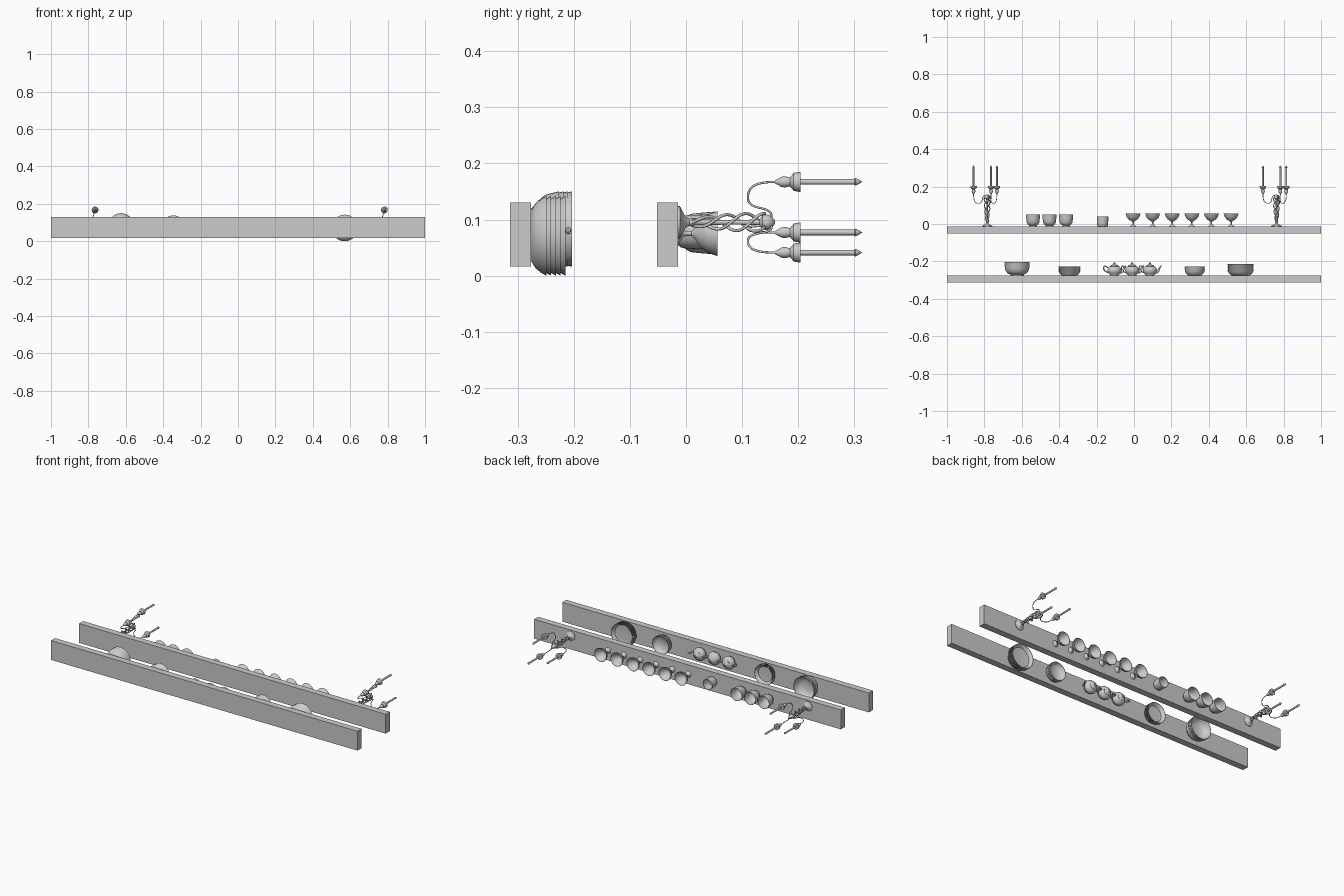
import bpy, bmesh, math
from mathutils import Vector, Matrix

cube = bpy.data.objects.get("Cube")
if cube:
    bpy.data.objects.remove(cube, do_unlink=True)

grey = bpy.data.materials.new("light grey")
grey.use_nodes = True
grey.diffuse_color = (0.6, 0.6, 0.6, 1)
grey.node_tree.nodes["Principled BSDF"].inputs["Base Color"].default_value = (0.6, 0.6, 0.6, 1)

FRONT_TOP, BACK_TOP = -0.276, -0.014    # planks' standing surfaces; crockery axes run along +y


def finish(obj, smooth=True):
    obj.data.materials.append(grey)
    bpy.context.collection.objects.link(obj)
    if smooth:
        bpy.ops.object.select_all(action="DESELECT")
        obj.select_set(True)
        bpy.context.view_layer.objects.active = obj
        bpy.ops.object.shade_smooth_by_angle(angle=math.radians(40))
    return obj


def box(name, lo, hi):
    lo, hi = Vector(lo), Vector(hi)
    bm = bmesh.new()
    bmesh.ops.create_cube(bm, size=1, matrix=Matrix.Translation((lo + hi) / 2)
                          @ Matrix.Diagonal((*(hi - lo), 1)))
    mesh = bpy.data.meshes.new(name)
    bm.to_mesh(mesh)
    bm.free()
    return finish(bpy.data.objects.new(name, mesh), False)


def lathe(name, profile, at, steps=32):
    """Turn (radius, height) points about the +y axis."""
    bm = bmesh.new()
    verts = [bm.verts.new((r, h, 0)) for r, h in profile]
    edges = [bm.edges.new(pair) for pair in zip(verts, verts[1:])]
    bmesh.ops.spin(bm, geom=verts + edges, cent=(0, 0, 0), axis=(0, 1, 0),
                   angle=math.tau, steps=steps)
    bmesh.ops.remove_doubles(bm, verts=bm.verts, dist=1e-5)
    bmesh.ops.recalc_face_normals(bm, faces=bm.faces)
    mesh = bpy.data.meshes.new(name)
    bm.to_mesh(mesh)
    bm.free()
    obj = bpy.data.objects.new(name, mesh)
    obj.location = at
    return finish(obj)


def tube(name, points, radius, at, kind="NURBS", radii=None):
    curve = bpy.data.curves.new(name, "CURVE")
    curve.dimensions = "3D"
    curve.bevel_depth = radius
    curve.bevel_resolution = 2
    curve.use_fill_caps = True
    spline = curve.splines.new(kind)
    spline.points.add(len(points) - 1)
    for i, (p, co) in enumerate(zip(spline.points, points)):
        p.co = (*co, 1)
        p.radius = radii[i] if radii else 1
    if kind == "NURBS":
        spline.order_u = 4
        spline.use_endpoint_u = True
        spline.resolution_u = 6
    spline.use_smooth = True
    obj = bpy.data.objects.new(name, curve)
    obj.location = at
    curve.materials.append(grey)
    bpy.context.collection.objects.link(obj)
    return obj


def dish(name, outer, at, wall=0.002):
    """Hollow vessel: outer wall, then the same wall set inward."""
    inner = [(max(r - wall, 0), h + wall * 0.8) for r, h in reversed(outer[1:-1])]
    lathe(name, [(0, outer[0][1])] + outer + [(outer[-1][0] - wall, outer[-1][1])]
          + inner + [(0, outer[0][1] + 2 * wall)], at)


def stack(name, outer, x, y, z, count, gap, shrink=1.0):
    for i in range(count):
        k = shrink ** i
        dish(f"{name}_{i + 1}", [(r * k, h) for r, h in outer], (x, y + i * gap, z))


# Planks
for name, top in (("front_plank", FRONT_TOP), ("back_plank", BACK_TOP)):
    box(name, (-1, top - 0.038, 0.016), (1, top, 0.13))

# Stacked dishes on the front plank
stack("large_plate", [(0.045, 0), (0.058, 0.008), (0.066, 0.018), (0.071, 0.027)],
      0.57, FRONT_TOP, 0.071, 5, 0.0085)
stack("small_bowl", [(0.034, 0), (0.038, 0.004), (0.047, 0.012), (0.051, 0.02), (0.054, 0.03)],
      0.325, FRONT_TOP, 0.076, 5, 0.005)
stack("deep_plate", [(0.042, 0), (0.046, 0.005), (0.053, 0.014), (0.06, 0.023)],
      -0.345, FRONT_TOP, 0.078, 5, 0.0062)
stack("large_bowl", [(0.036, 0), (0.036, 0.006), (0.05, 0.012), (0.061, 0.025),
                     (0.065, 0.04), (0.067, 0.05)],
      -0.625, FRONT_TOP, 0.083, 4, 0.0075)

# Teapots with handle on one side and spout on the other
POT = [(0, 0), (0.022, 0), (0.023, 0.004), (0.033, 0.014), (0.038, 0.027), (0.036, 0.037),
       (0.028, 0.047), (0.022, 0.05), (0.023, 0.052), (0.016, 0.057), (0.006, 0.06),
       (0.004, 0.062), (0.007, 0.066), (0.005, 0.07), (0, 0.071)]
for i, x in enumerate((-0.105, -0.01, 0.085)):
    at = (x, FRONT_TOP, 0.08)
    lathe(f"teapot_body_{i + 1}", POT, at)
    tube(f"teapot_handle_{i + 1}", [(-0.034, 0.042, 0), (-0.048, 0.056, 0), (-0.062, 0.048, 0),
                                    (-0.056, 0.025, 0), (-0.034, 0.016, 0)], 0.003, at)
    tube(f"teapot_spout_{i + 1}", [(0.033, 0.018, 0), (0.049, 0.02, 0), (0.047, 0.042, 0),
                                   (0.062, 0.054, 0)], 0.004, at, radii=[2, 1.6, 1.1, 0.8])

# Footed bowls, cup and goblets on the back plank
for i, x in enumerate((-0.54, -0.452, -0.363)):
    dish(f"footed_bowl_{i + 1}", [(0.021, 0), (0.02, 0.007), (0.028, 0.012), (0.034, 0.022),
                                  (0.036, 0.04), (0.038, 0.065)], (x, BACK_TOP, 0.076))
dish("cup", [(0.024, 0), (0.028, 0.005), (0.03, 0.02), (0.031, 0.054)], (-0.168, BACK_TOP, 0.078))
GOBLET = [(0.018, 0), (0.017, 0.002), (0.007, 0.008), (0.004, 0.014), (0.004, 0.024),
          (0.01, 0.03), (0.024, 0.039), (0.034, 0.052), (0.04, 0.07)]
BOWL_INSIDE = [(0.038, 0.07), (0.032, 0.054), (0.022, 0.042), (0.008, 0.033), (0, 0.032)]
for i in range(6):
    lathe(f"goblet_{i + 1}", [(0, 0)] + GOBLET + BOWL_INSIDE, (-0.005 + i * 0.1048, BACK_TOP, 0.075))

# Candelabra
BASE = [(0, 0), (0.029, 0), (0.029, 0.003), (0.022, 0.007), (0.01, 0.013), (0.006, 0.02),
        (0.008, 0.025), (0.005, 0.03), (0.004, 0.1), (0.005, 0.145), (0.012, 0.15),
        (0.014, 0.158), (0.011, 0.166), (0.004, 0.172), (0, 0.173)]
SOCKET = [(0, 0.172), (0.003, 0.173), (0.005, 0.177), (0.009, 0.184), (0.01, 0.19),
          (0.008, 0.199), (0.012, 0.203), (0.016, 0.206), (0.018, 0.218), (0, 0.218)]
CANDLE = [(0, 0.215), (0.005, 0.215), (0.005, 0.314), (0.007, 0.316), (0.004, 0.322), (0, 0.328)]


def helix(phase):
    points = []
    for i in range(37):
        t = i / 36
        r = 0.006 + 0.01 * t + 0.003 * math.sin(t * math.pi)
        a = phase + t * math.tau * 1.25
        points.append((r * math.cos(a), 0.025 + 0.13 * t, r * math.sin(a)))
    return points


for side, x in (("right", -0.785), ("left", 0.762)):
    at = (x, BACK_TOP, 0.095)
    lathe(f"{side}_candelabrum_stem", BASE, at, 24)
    for i in range(3):
        tube(f"{side}_stem_twist_{i + 1}", helix(i * math.tau / 3), 0.0028, at, "POLY")
        # Arm, socket and candle, spread evenly round the stem
        a = math.radians(74 + 120 * i)
        c, s = math.cos(a), math.sin(a)
        arm = [(0.008, 0.162), (0.022, 0.168), (0.032, 0.13), (0.05, 0.118), (0.058, 0.132),
               (0.05, 0.165), (0.064, 0.176), (0.075, 0.177)]
        arm = [(0.008, 0.166), (0.024, 0.17), (0.026, 0.13), (0.045, 0.122), (0.068, 0.128),
               (0.075, 0.15), (0.075, 0.176)]
        tube(f"{side}_arm_{i + 1}", [(r * c, h, r * s) for r, h in arm], 0.002, at)
        tip = (x + 0.075 * c, BACK_TOP, 0.095 + 0.075 * s)
        lathe(f"{side}_socket_{i + 1}", SOCKET, tip, 20)
        lathe(f"{side}_candle_{i + 1}", CANDLE, tip, 16)
